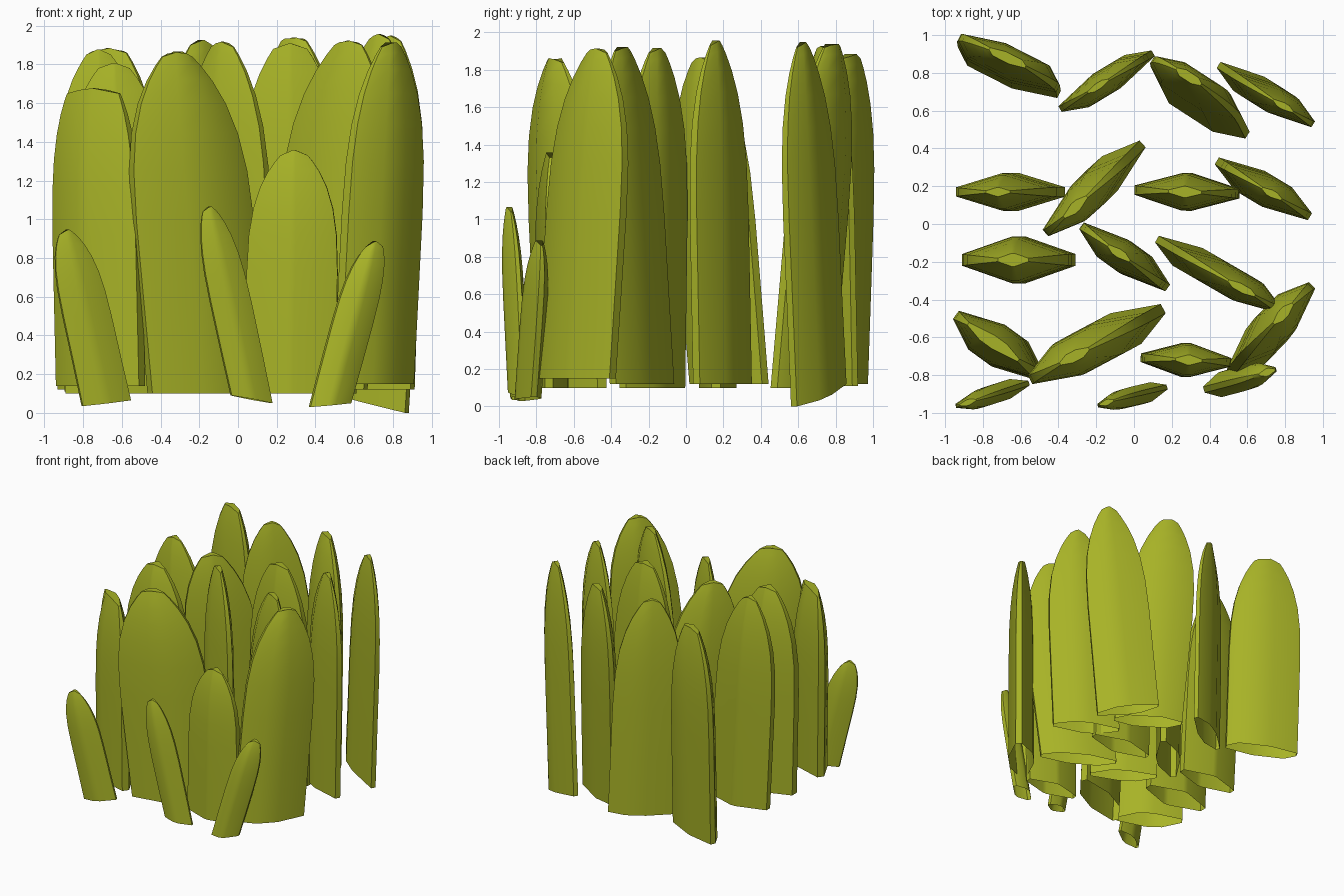
import bpy, bmesh, math

olive = bpy.data.materials.new("olive_green")
olive.diffuse_color = (0.39, 0.45, 0.02, 1)


def blade(name, base, top, angle, hl, hw, z0, z1, tip=0.24, mid=0.08, skew=0.0, slope=0.0, end=0.25):
    """Tapered, leaning slab with a pointed-oval section, open underneath."""
    a = math.radians(angle)
    ca, sa = math.cos(a), math.sin(a)
    # cross-section: u along the blade, v across it
    section = [(1, -end), (1, end), (mid + skew, 1), (-mid + skew, 1),
               (-1, end), (-1, -end), (-mid - skew, -1), (mid - skew, -1)]
    bm = bmesh.new()
    rings = []
    for t in (0, 0.25, 0.5, 0.65, 0.76, 0.85, 0.92, 0.97, 1.0):
        k = max(0, (t - 0.4) / 0.6) ** 3.4
        sl = 1 - (1 - tip) * k
        sw = 1 - (1 - min(tip, 0.3)) * k
        cx = base[0] + (top[0] - base[0]) * t
        cy = base[1] + (top[1] - base[1]) * t
        ring = []
        for u, v in section:
            du, dv = u * hl * sl, v * hw * sw
            # the tip is slightly domed, the foot may be cut at a slant
            z = z0 + (z1 - z0) * t + slope * u * (1 - t) ** 4
            ring.append(bm.verts.new((cx + du * ca - dv * sa, cy + du * sa + dv * ca,
                                      z - 0.03 * abs(u) * t ** 8)))
        rings.append(ring)
    n = len(section)
    for lo, hi in zip(rings, rings[1:]):
        for i in range(n):
            j = (i + 1) % n
            bm.faces.new((lo[i], lo[j], hi[j], hi[i]))
    bm.faces.new(rings[-1])
    me = bpy.data.meshes.new(name)
    bm.to_mesh(me)
    bm.free()
    me.materials.append(olive)
    ob = bpy.data.objects.new(name, me)
    bpy.context.collection.objects.link(ob)
    bpy.ops.object.select_all(action='DESELECT')
    ob.select_set(True)
    bpy.context.view_layer.objects.active = ob
    bpy.ops.object.shade_smooth_by_angle(angle=math.radians(40))


# back row
blade("back_blade_1", (-0.66, 0.82), (-0.67, 0.88), -27, 0.295, 0.085, 0.12, 1.89, 0.36, 0.45, 0.25)
blade("back_blade_2", (-0.13, 0.765), (-0.19, 0.73), 31, 0.27, 0.07, 0.11, 1.93, 0.24, 0.3, 0.2)
blade("back_blade_3", (0.37, 0.62), (0.29, 0.78), -33, 0.275, 0.085, 0.10, 1.95, 0.28, 0.5, 0.1)
blade("back_blade_4", (0.66, 0.71), (0.79, 0.625), -32, 0.25, 0.075, 0.06, 1.95, 0.24, 0.25, 0.2, -0.06)

# second row
blade("second_blade_1", (-0.63, 0.17), (-0.72, 0.17), 0, 0.265, 0.1, 0.11, 1.88)
blade("second_blade_2", (-0.17, 0.23), (-0.31, 0.09), 42, 0.29, 0.095, 0.12, 1.87, 0.28, 0.2, 0.1)
blade("second_blade_3", (0.285, 0.17), (0.27, 0.17), -2, 0.275, 0.1, 0.10, 1.91, 0.32)
blade("second_blade_4", (0.67, 0.195), (0.73, 0.16), -31, 0.27, 0.085, 0.12, 1.96, 0.22, 0.25, 0.15)

# third row
blade("third_blade_1", (-0.6, -0.19), (-0.64, -0.19), 0, 0.29, 0.125, 0.10, 1.81, 0.28)
blade("third_blade_2", (-0.04, -0.18), (-0.08, -0.155), -36, 0.27, 0.085, 0.10, 1.92, 0.26, 0.25, 0.15)
blade("third_blade_3", (0.39, -0.235), (0.57, -0.34), -30, 0.31, 0.08, 0.12, 1.93, 0.26, 0.4, 0.15)

# front row
blade("front_blade_1", (-0.71, -0.65), (-0.745, -0.625), -36, 0.265, 0.11, 0.14, 1.68, 0.62, 0.25, 0.15)
blade("front_blade_2", (-0.15, -0.61), (-0.315, -0.7), 28, 0.345, 0.11, 0.10, 1.87, 0.25, 0.35, -0.1)
blade("front_blade_3", (0.27, -0.72), (0.29, -0.72), -3, 0.235, 0.09, 0.10, 1.36, 0.3)
blade("front_blade_4", (0.70, -0.59), (0.79, -0.475), 46, 0.275, 0.1, 0.15, 1.92, 0.26, 0.3, 0.1)

# small leaning shoots at the front
blade("shoot_left", (-0.68, -0.88), (-0.88, -0.945), 17, 0.13, 0.05, 0.05, 0.95, 0.35, 0.2, 0.1, 0.015)
blade("shoot_middle", (0.07, -0.895), (-0.145, -0.945), 17, 0.11, 0.05, 0.07, 1.07, 0.35, 0.2, 0.1, -0.02)
blade("shoot_right", (0.475, -0.845), (0.705, -0.785), 17, 0.11, 0.065, 0.04, 0.89, 0.4, 0.2, 0.1, 0.01)
